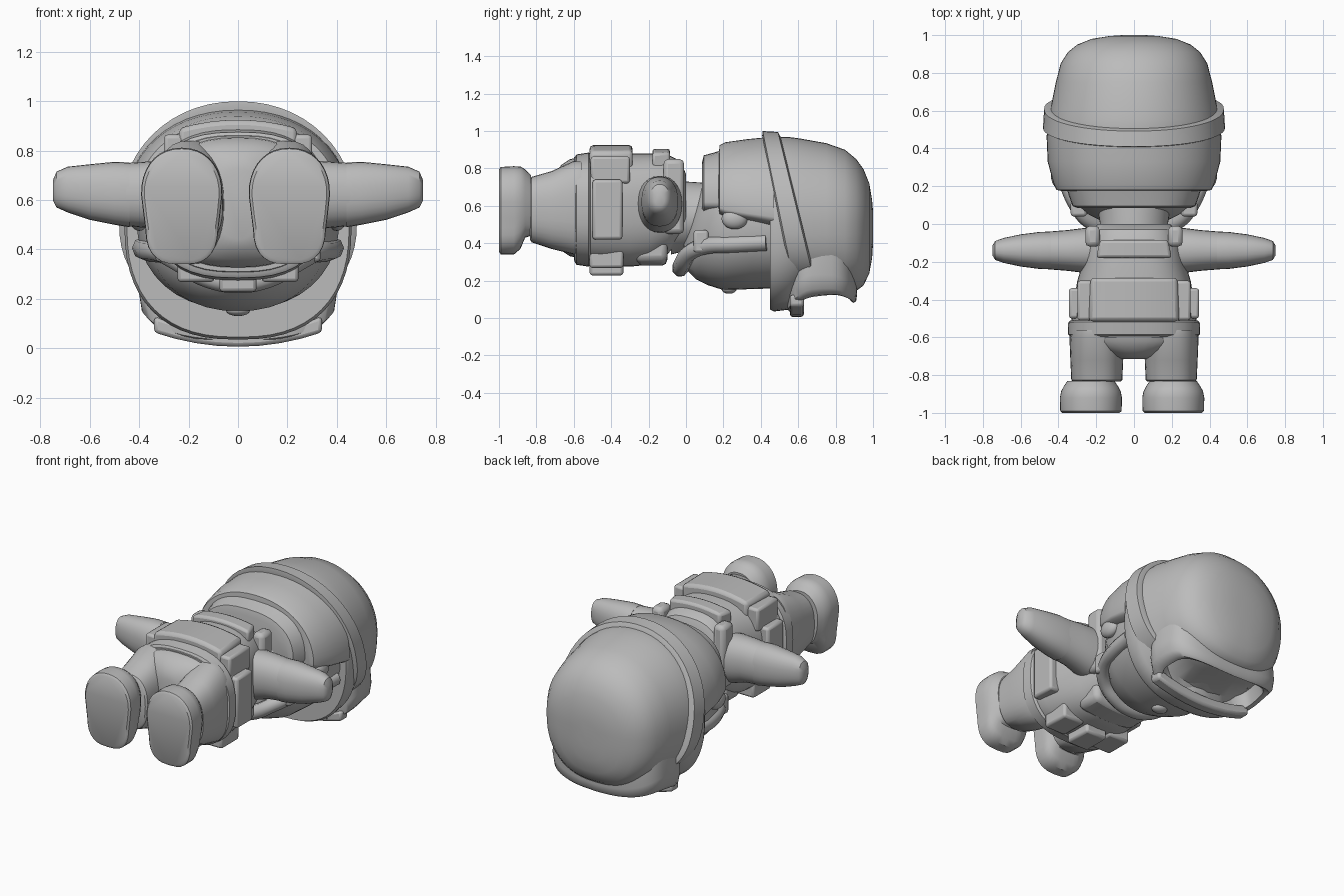
import bpy, bmesh, math
from mathutils import Vector

if "Cube" in bpy.data.objects:
    bpy.data.objects.remove(bpy.data.objects["Cube"])

grey = bpy.data.materials.new("plain grey")
grey.diffuse_color = (0.5, 0.5, 0.5, 1)
grey.use_nodes = True
grey.node_tree.nodes["Principled BSDF"].inputs["Base Color"].default_value = grey.diffuse_color


def finish(name, bm, angle=40, bevel=0):
    bmesh.ops.recalc_face_normals(bm, faces=bm.faces[:])
    me = bpy.data.meshes.new(name)
    bm.to_mesh(me)
    bm.free()
    ob = bpy.data.objects.new(name, me)
    bpy.context.collection.objects.link(ob)
    me.materials.append(grey)
    bpy.ops.object.select_all(action='DESELECT')
    ob.select_set(True)
    bpy.context.view_layer.objects.active = ob
    if bevel:
        m = ob.modifiers.new("bevel", 'BEVEL')
        m.width, m.segments = bevel, 2
    bpy.ops.object.shade_smooth_by_angle(angle=math.radians(angle))
    return ob


def loft(name, rows, n=2.0, cx=0, seg=40, shape=None, angle=40, n_low=None):
    """Skin of rounded rings along y; row = (y, z low, z middle, z high, half width)."""
    bm = bmesh.new()
    rings = []
    for y, lo, mid, hi, hx in rows:
        ring = []
        for i in range(seg):
            a = 2 * math.pi * i / seg
            c, s = math.cos(a), math.sin(a)
            e = 2 / (n_low if n_low and s < 0 else n)
            x = math.copysign(abs(c) ** e, c) * hx
            z = math.copysign(abs(s) ** e, s)
            z = mid + z * (hi - mid if z > 0 else mid - lo)
            p = Vector((cx + x, y, z))
            ring.append(bm.verts.new(shape(p) if shape else p))
        rings.append(ring)
    for a, b in zip(rings, rings[1:]):
        for i in range(seg):
            j = (i + 1) % seg
            bm.faces.new((a[i], a[j], b[j], b[i]))
    bm.faces.new(rings[0])
    bm.faces.new(rings[-1])
    return finish(name, bm, angle)


def box(name, lo, hi, bevel=0.012, bend=0, taper=0):
    """Rounded plate; bend shifts its ends in z with distance from x = 0."""
    bm = bmesh.new()
    bmesh.ops.create_cube(bm, size=1)
    if bend:
        cuts = [e for e in bm.edges if abs(e.verts[0].co.x - e.verts[1].co.x) > .5]
        bmesh.ops.subdivide_edges(bm, edges=cuts, cuts=7, use_grid_fill=True)
    for v in bm.verts:
        w = 1 - taper * (v.co.y + .5)
        for k in range(3):
            v.co[k] = (lo[k] + hi[k]) / 2 + v.co[k] * (hi[k] - lo[k]) * (w if k == 0 else 1)
        v.co.z -= bend * v.co.x ** 2
    return finish(name, bm, 40, bevel)


def ball(name, loc, size):
    bm = bmesh.new()
    bmesh.ops.create_uvsphere(bm, u_segments=20, v_segments=12, radius=1)
    for v in bm.verts:
        v.co = Vector(v.co[k] * size[k] + loc[k] for k in range(3))
    return finish(name, bm, 60)


# head and neck
loft("head", [(-.01, .27, .36, .48, .12), (.05, .21, .42, .62, .24), (.12, .175, .48, .8, .32),
              (.2, .15, .5, .85, .37), (.35, .155, .52, .88, .41), (.52, .16, .52, .9, .41)], 2.2)
loft("neck", [(-.08, .34, .53, .73, .2), (0, .36, .54, .73, .18), (.15, .36, .54, .72, .2)])
ball("nose", (0, .23, .155), (.05, .04, .025))

# helmet dome, flared front edge, rear shell and nape pad
loft("helmet", [(.45, .045, .5, .965, .45), (.47, .035, .5, .97, .46), (.55, .045, .5, .968, .455),
                (.61, .12, .5, .96, .442), (.75, .14, .51, .935, .414), (.85, .135, .51, .9, .388),
                (.91, .145, .51, .85, .35), (.95, .175, .51, .795, .3), (.98, .24, .51, .72, .225),
                (.995, .32, .51, .63, .13), (1, .4, .51, .57, .06)], 2.1, seg=56, n_low=2.45)
loft("helmet_rear", [(.175, .57, .6, .88, .385), (.18, .53, .59, .925, .41), (.21, .51, .58, .94, .425),
                     (.33, .49, .56, .957, .457), (.47, .45, .54, .97, .463)], 2.15, seg=56)
loft("nape_pad", [(.085, .57, .62, .83, .3), (.095, .55, .62, .87, .325), (.15, .55, .62, .885, .345),
                  (.2, .55, .62, .9, .36)], 2.5)


# tilted goggle strap round the helmet
def tilt(p):
    return Vector((p.x, p.y * (1.3 - .4 * p.z) + .63 - .225 * (p.z - .2), p.z))


loft("goggle_strap", [(-.053, .15, .52, .975, .465), (-.045, .145, .52, 1, .482),
                      (.045, .145, .52, .995, .476), (.053, .15, .52, .97, .45)],
     2.1, seg=56, shape=tilt, n_low=2.45)

# goggle frame with sunken lens: outline scale, height above the helmet front
bm = bmesh.new()
rings = []
for scale, lift, wrap in ((1, .13, .75), (1.03, .05, .15), (1, .01, 0), (.93, 0, 0),
                          (.84, .015, 0), (.78, .085, .3), (.4, .09, .3)):
    ring = []
    for i in range(48):
        a = 2 * math.pi * i / 48
        c, s = math.cos(a), math.sin(a)
        v = math.copysign(abs(s) ** .62, s) * scale
        # narrower towards the crown
        x = math.copysign(abs(c) ** .62, c) * (.385 - .025 * v) * scale
        # nose notch in the lower edge
        notch = .05 * math.exp(-(x / .09) ** 2) if v < 0 else 0
        y = .725 + .185 * v + notch * scale
        z = .022 + (.36 + wrap) * x * x + 13 * x ** 6 + .03 * (v + 1) + lift
        ring.append(bm.verts.new((x, y, z)))
    rings.append(ring)
for a, b in zip(rings, rings[1:]):
    for i in range(48):
        j = (i + 1) % 48
        bm.faces.new((a[i], a[j], b[j], b[i]))
bm.faces.new(rings[0])
bm.faces.new(rings[-1])
finish("goggles", bm, 45)
box("goggle_lower_rim", (-.34, .555, .006), (.34, .63, .07), .015, bend=-.5)

# chin strap: band swept round the jaw
path = [(.385, .43, .405), (.36, .25, .395), (.3, .1, .385), (.235, .02, .35), (.13, -.02, .29), (0, -.03, .265)]
path += [(-x, y, z) for x, y, z in path[-2::-1]]
cu = bpy.data.curves.new("chin_strap", 'CURVE')
cu.dimensions = '3D'
sp = cu.splines.new('BEZIER')
sp.bezier_points.add(len(path) - 1)
for b, p in zip(sp.bezier_points, path):
    b.co = p
    b.handle_left_type = b.handle_right_type = 'AUTO'
cu.bevel_depth = .045
cu.bevel_resolution = 2
cu.resolution_u = 6
cu.use_fill_caps = True
cu.materials.append(grey)
bpy.context.collection.objects.link(bpy.data.objects.new("chin_strap", cu))

# torso, vest hem and hips
loft("torso", [(-.6, .31, .58, .86, .325), (-.55, .285, .58, .878, .335), (-.45, .275, .58, .88, .325),
               (-.3, .275, .58, .88, .3), (-.2, .285, .59, .88, .27), (-.1, .34, .6, .875, .25),
               (-.03, .42, .6, .84, .23), (0, .47, .6, .77, .19)], 2.6)
loft("vest_hem", [(-.595, .3, .58, .86, .335), (-.585, .285, .58, .875, .35),
                  (-.52, .275, .58, .885, .348), (-.51, .285, .58, .875, .335)], 2.6)
loft("hips", [(-.715, .44, .58, .73, .08), (-.7, .4, .58, .78, .13), (-.665, .36, .58, .82, .23),
              (-.62, .33, .58, .85, .32), (-.56, .32, .58, .86, .335)], 2.4)

# back pack, collar plate and front pouches
box("back_pack", (-.24, -.515, .8), (.24, -.285, .925), .02, bend=.6, taper=.04)
box("collar_plate", (-.2, -.18, .82), (.2, -.085, .905), .015, bend=.6, taper=.1)
box("front_panel", (-.2, -.27, .28), (.2, -.1, .4), .03, bend=-.6)
for i, x in enumerate((-.17, 0, .17)):
    rise = .04 * abs(x) / .17
    box(f"front_pouch_{i}", (x - .075, -.515, .228 + rise), (x + .075, -.335, .38), .015)

for side, s in (("left", -1), ("right", 1)):
    def span(a, b):
        return (a, b) if s > 0 else (-b, -a)

    # side pouches, shoulder straps and chin strap buckle
    a, b = span(.26, .345)
    box(side + "_side_pouch", (a, -.5, .42), (b, -.34, .74), .015)
    a, b = span(.215, .3)
    box(side + "_rear_pouch", (a, -.51, .72), (b, -.3, .865), .015)
    a, b = span(.18, .258)
    box(side + "_shoulder_strap", (a, -.12, .45), (b, -.01, .85), .025)
    a, b = span(.25, .335)
    box(side + "_strap_buckle", (a, .04, .35), (b, .12, .47), .015)
    ball(side + "_ear", (s * .4, .26, .53), (.04, .07, .055))

    # arm: sleeve and mitten, lofted along y then swung out sideways
    def swing(p, s=s):
        return Vector((s * p.y, -.14 + p.x, p.z))

    loft(side + "_sleeve", [(.18, .45, .61, .75, .12), (.27, .46, .61, .76, .118), (.35, .485, .62, .757, .108),
                            (.45, .495, .62, .75, .1), (.5, .5, .62, .748, .095)], 2.2, seg=28, shape=swing)
    loft(side + "_hand", [(.44, .49, .62, .752, .1), (.5, .5, .62, .755, .098), (.6, .52, .63, .745, .085),
                          (.69, .55, .64, .735, .066), (.735, .57, .64, .715, .05), (.75, .6, .64, .68, .025)],
         2.3, seg=28, shape=swing)

    # leg and boot
    loft(side + "_leg", [(-.835, .42, .58, .74, .125), (-.825, .405, .58, .755, .135), (-.72, .37, .58, .785, .14),
                         (-.6, .34, .58, .84, .145), (-.56, .35, .58, .84, .14)], 2.5, cx=s * .197, seg=32)

    def waist(p, s=s):
        # slight narrowing between heel and toe
        p.x = s * .218 + (p.x - s * .218) * (1 - .07 * math.exp(-((p.z - .5) / .07) ** 2))
        return p

    loft(side + "_boot", [(-1, .355, .62, .795, .152), (-.99, .34, .62, .808, .163), (-.92, .34, .62, .812, .165),
                          (-.885, .37, .62, .81, .158), (-.86, .43, .61, .795, .145), (-.83, .44, .6, .765, .125)],
         2.2, cx=s * .218 - .01, seg=36, shape=waist, n_low=3.0)
